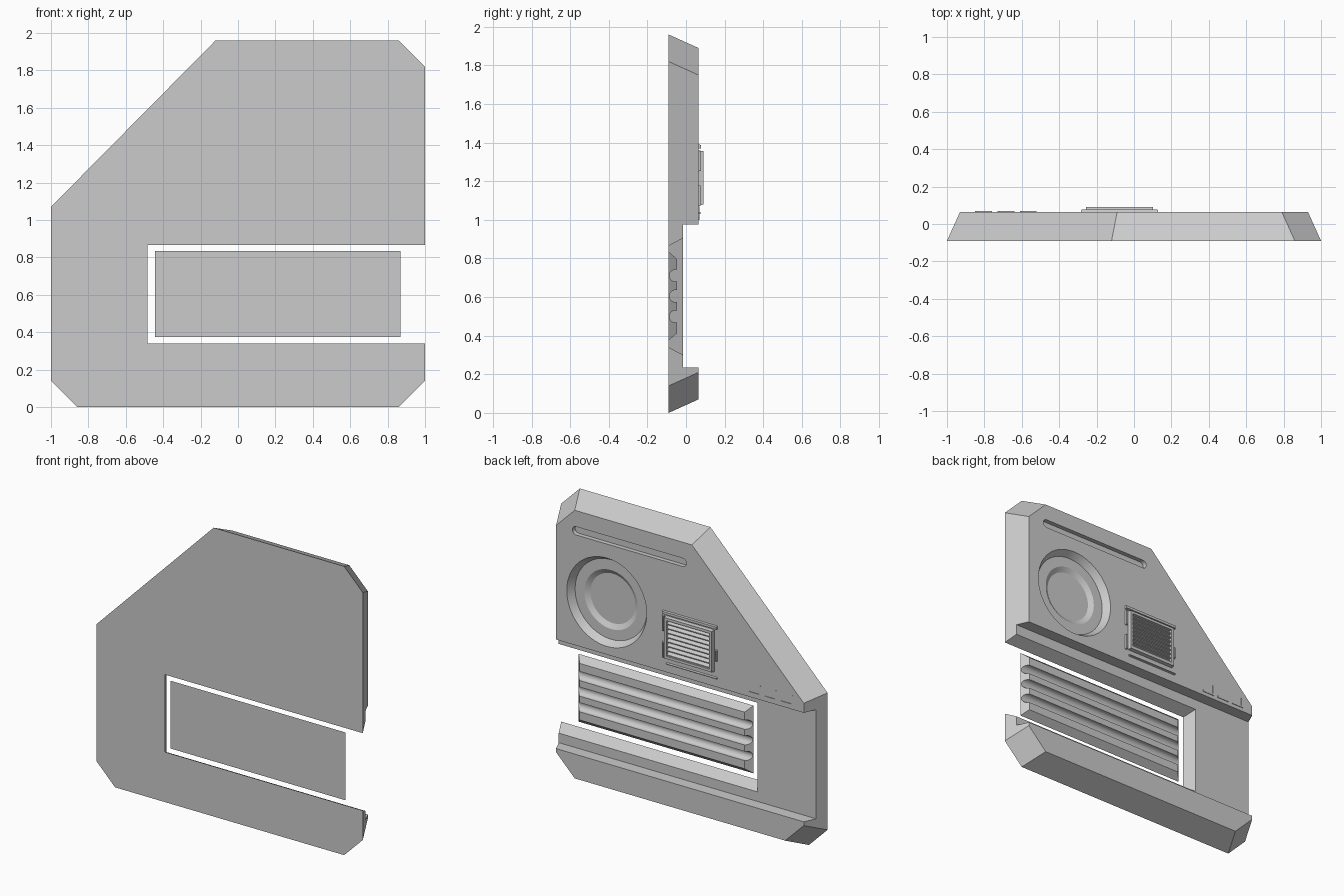
import bpy, bmesh
from math import pi, sin, cos, radians

if "Cube" in bpy.data.objects:
    bpy.data.objects.remove(bpy.data.objects["Cube"])

BACK = 0.065    # raised back surface
FRONT = -0.09   # flat front surface


def loft(name, loops):
    """Closed solid skinned through matching point loops, capped at both ends."""
    bm = bmesh.new()
    rings = [[bm.verts.new(p) for p in loop] for loop in loops]
    for a, b in zip(rings, rings[1:]):
        for i in range(len(a)):
            j = (i + 1) % len(a)
            bm.faces.new((a[i], a[j], b[j], b[i]))
    bm.faces.new(rings[0])
    bm.faces.new(rings[-1][::-1])
    bmesh.ops.recalc_face_normals(bm, faces=bm.faces)
    me = bpy.data.meshes.new(name)
    bm.to_mesh(me)
    bm.free()
    ob = bpy.data.objects.new(name, me)
    bpy.context.collection.objects.link(ob)
    return ob


def at_y(y, pts):
    return [(x, y, z) for x, z in pts]


def rect(x0, x1, z0, z1):
    return [(x0, z0), (x1, z0), (x1, z1), (x0, z1)]


def box(name, x0, x1, y0, y1, z0, z1, taper=0.0):
    """Box whose +y face can be inset by taper."""
    t = taper
    return loft(name, [at_y(y0, rect(x0, x1, z0, z1)),
                       at_y(y1, rect(x0 + t, x1 - t, z0 + t, z1 - t))])


def along_x(name, profile, x0, x1):
    return loft(name, [[(x, y, z) for y, z in profile] for x in (x0, x1)])


def circle(cx, cz, r, n=64):
    return [(cx + r * cos(2 * pi * i / n), cz + r * sin(2 * pi * i / n)) for i in range(n)]


def cut(target, cutter):
    mod = target.modifiers.new("cut", 'BOOLEAN')
    mod.operation = 'DIFFERENCE'
    mod.solver = 'EXACT'
    mod.object = cutter
    bpy.context.view_layer.objects.active = target
    bpy.ops.object.modifier_apply(modifier=mod.name)
    bpy.data.objects.remove(cutter, do_unlink=True)


def smooth(ob):
    bpy.ops.object.select_all(action='DESELECT')
    ob.select_set(True)
    bpy.context.view_layer.objects.active = ob
    bpy.ops.object.shade_smooth_by_angle(angle=radians(25))


# Main panel: chamfered outline, narrowing to the back
outer = [(-1, .14), (-.86, 0), (.86, 0), (1, .14), (1, 1.82), (.86, 1.96), (-.12, 1.96), (-1, 1.07)]
inner = [(-.93, .21), (-.79, .07), (.79, .07), (.93, .21), (.93, 1.75), (.79, 1.89), (-.09, 1.89), (-.93, 1.04)]
panel = loft("main_panel", [at_y(FRONT, outer), at_y(BACK, inner)])

# Recessed band across the back
cut(panel, box("band_cutter", -1.2, 1.2, -.015, .2, .235, .975))

# Open-ended window, flaring toward the back
window = []
for y in (-.1, 0):
    t = (y - FRONT) * .04 / .075
    window.append(at_y(y, rect(-.485 - t, 1.2, .34 - t, .865 + t)))
cut(panel, loft("window_cutter", window))

# Round stepped dish
dish = [(.306, .075), (.27, .018), (.2, .018), (.168, -.002)]
cut(panel, loft("dish_cutter", [at_y(y, circle(.55, 1.33, r)) for r, y in dish]))

# Long round-ended groove near the top
R = .028
groove = [(.78 + R * sin(a), 1.753 - R * cos(a)) for a in [pi * i / 10 for i in range(11)]]
groove += [(-.02 - R * sin(a), 1.753 + R * cos(a)) for a in [pi * i / 10 for i in range(11)]]
cut(panel, loft("groove_cutter", [at_y(.035, groove), at_y(.1, groove)]))
smooth(panel)

# Ribbed insert in the window, with three round-bottomed flutes
insert = box("ribbed_insert", -.445, .87, FRONT, -.047, .375, .835, .038)
for zc in (.499, .605, .711):
    r = .031
    flute = [(0, zc + r)] + [(-.055 - r * sin(a), zc + r * cos(a))
                             for a in [pi * i / 16 for i in range(17)]] + [(0, zc - r)]
    cut(insert, along_x("flute_cutter", flute, -1, 1.2))
smooth(insert)

# Vent frame
X0, X1, Z0, Z1 = -.26, .105, 1.075, 1.36
frame = box("vent_frame", X0, X1, .06, .09, Z0, Z1, .004)
cut(frame, box("vent_cutter", X0 + .022, X1 - .022, .068, .12, Z0 + .022, Z1 - .022))

# Tilted vent slats
count = 8
step = (Z1 - Z0 - .044) / count
for i in range(count):
    z = Z0 + .022 + i * step
    along_x(f"vent_slat_{i + 1}",
            [(.066, z), (.084, z + .002), (.084, z + .008), (.066, z + step * .9)],
            X0 + .02, X1 - .02)

# Trim bars round the vent
for name, x0, x1, z0, z1 in [
        ("top", -.285, .13, 1.367, 1.392),
        ("bottom", -.285, .1, 1.03, 1.043),
        ("side", -.285, -.268, 1.15, 1.23),
        ("upper_edge", .113, .13, 1.25, 1.36),
        ("lower_edge", .113, .13, 1.07, 1.18)]:
    box("vent_trim_" + name, x0, x1, .06, .078, z0, z1, .004)

# Row of three small L-shaped marks
for i in range(3):
    x = -.85 + .12 * i
    ell = [(x, 1.0), (x + .09, 1.0), (x + .09, 1.012), (x + .012, 1.012), (x + .012, 1.07), (x, 1.07)]
    loft(f"index_mark_{i + 1}", [at_y(.06, ell), at_y(.069, ell)])
